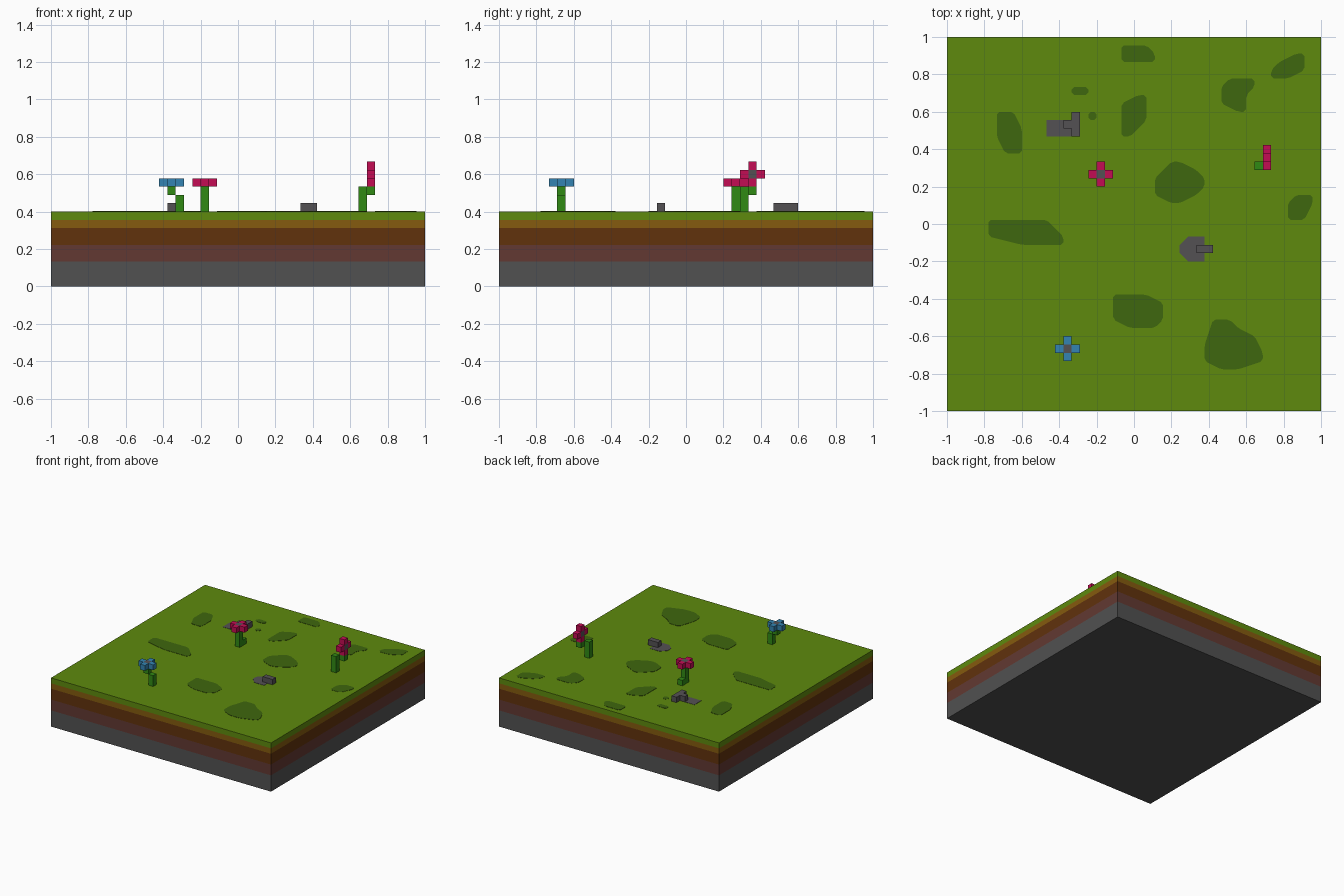
import bpy
import bmesh

cube = bpy.data.objects.get("Cube")
if cube:
    bpy.data.objects.remove(cube, do_unlink=True)

U = 2 / 45          # size of one grid cell
GROUND = 9          # ground level in cells


def material(name, rgb):
    lin = [((c / 255 + 0.055) / 1.055) ** 2.4 if c > 10 else c / 255 / 12.92 for c in rgb]
    m = bpy.data.materials.new(name)
    m.use_nodes = True
    m.diffuse_color = (*lin, 1)
    m.node_tree.nodes["Principled BSDF"].inputs["Base Color"].default_value = (*lin, 1)
    return m


GRASS = material("grass green", (94, 138, 13))
DARK = material("dark grass green", (63, 103, 14))
SAND = material("golden soil", (133, 91, 14))
SOIL = material("brown soil", (97, 50, 12))
CLAY = material("reddish clay", (98, 57, 50))
BED = material("bedrock grey", (81, 81, 81))
STONE = material("stone grey", (84, 81, 84))
STEM = material("stem green", (48, 138, 20))
RED = material("crimson petal", (196, 12, 84))
BLUE = material("blue petal", (52, 132, 178))


def finish(bm, name, mat):
    bmesh.ops.recalc_face_normals(bm, faces=bm.faces)
    mesh = bpy.data.meshes.new(name)
    bm.to_mesh(mesh)
    bm.free()
    mesh.materials.append(mat)
    ob = bpy.data.objects.new(name, mesh)
    bpy.context.collection.objects.link(ob)
    return ob


def quad(bm, points):
    bm.faces.new([bm.verts.new((x * U - 1, y * U - 1, z * U)) for x, y, z in points])


def slab(name, z0, z1, mat):
    """Full-width ground layer between two cell heights."""
    bm = bmesh.new()
    bmesh.ops.create_cube(bm, size=1)
    for v in bm.verts:
        v.co = (v.co.x * 2, v.co.y * 2, (z1 if v.co.z > 0 else z0) * U)
    finish(bm, name, mat)


def voxels(name, cells, mat):
    """Outer skin of a group of unit cells."""
    cells = set(cells)
    bm = bmesh.new()
    for c in cells:
        for axis in range(3):
            for side in (0, 1):
                n = list(c)
                n[axis] += 2 * side - 1
                if tuple(n) in cells:
                    continue
                pts = []
                for a, b in ((0, 0), (1, 0), (1, 1), (0, 1)):
                    p = list(c)
                    p[axis] += side
                    p[(axis + 1) % 3] += a
                    p[(axis + 2) % 3] += b
                    pts.append(p)
                quad(bm, pts)
    bmesh.ops.remove_doubles(bm, verts=bm.verts, dist=1e-4)
    finish(bm, name, mat)


def patch(name, top_row, spans, mat, chamfer=0.0):
    """Thin ground plate; each row, going down in y, is one or more (first, last) cell spans."""
    bm = bmesh.new()
    for i, row in enumerate(spans):
        y = top_row - i
        for k in range(0, len(row), 2):
            for x in range(row[k], row[k + 1] + 1):
                quad(bm, [(x, y, GROUND), (x + 1, y, GROUND),
                          (x + 1, y + 1, GROUND), (x, y + 1, GROUND)])
    bmesh.ops.remove_doubles(bm, verts=bm.verts, dist=1e-4)
    bmesh.ops.dissolve_faces(bm, faces=bm.faces[:], use_verts=True)
    # keep true corners only, then cut them off
    straight, corners = [], []
    for v in bm.verts:
        d = [(e.other_vert(v).co - v.co).normalized() for e in v.link_edges]
        (straight if len(d) == 2 and d[0].dot(d[1]) < -0.99 else corners).append(v)
    bmesh.ops.dissolve_verts(bm, verts=straight)
    if chamfer:
        bmesh.ops.bevel(bm, geom=[v for v in bm.verts], offset=chamfer,
                        segments=1, affect='VERTICES')
    top = bmesh.ops.extrude_face_region(bm, geom=bm.faces[:])
    bmesh.ops.translate(bm, vec=(0, 0, 0.002),
                        verts=[g for g in top["geom"] if isinstance(g, bmesh.types.BMVert)])
    finish(bm, name, mat)


def flower(name, centre, axes, petal, stem):
    """Cross of four petals around a stone-coloured centre, on a stem of cells."""
    petals = []
    for axis in axes:
        for step in (-1, 1):
            p = list(centre)
            p[axis] += step
            petals.append(tuple(p))
    for i, p in enumerate(petals):
        voxels(f"{name}_petal_{i + 1}", [p], petal)
    voxels(name + "_centre", [centre], STONE)
    voxels(name + "_stem", stem, STEM)


# Ground layers
slab("bedrock_layer", 0, 3, BED)
slab("clay_layer", 3, 5, CLAY)
slab("soil_layer", 5, 7, SOIL)
slab("golden_soil_layer", 7, 8, SAND)
slab("grass_layer", 8, 9, GRASS)

# Dark grass patches: top row, then spans per row
patches = [
    (43, [(21, 23), (21, 24)]),
    (42, [(42, 42), (40, 42), (39, 40)]),
    (38, [(15, 16)]),
    (39, [(34, 36), (33, 34), (33, 35), (35, 35)]),
    (37, [(23, 23), (21, 23), (21, 23), (21, 22), (21, 21)]),
    (35, [(17, 17)]),
    (35, [(6, 7), (6, 7), (6, 8), (7, 8), (7, 8)]),
    (29, [(27, 27), (27, 29), (25, 30), (25, 29), (27, 27)]),
    (25, [(42, 43), (41, 42), (41, 42)]),
    (22, [(5, 11), (5, 12), (9, 13)]),
    (13, [(20, 21, 23, 23), (20, 25), (20, 25), (22, 24)]),
    (10, [(32, 33), (32, 34), (32, 36), (31, 36), (31, 37), (33, 34)]),
]
for i, (row, spans) in enumerate(patches):
    patch(f"dark_grass_patch_{i + 1}", row, spans, DARK, 0.014)

# Rocks with bare stone around them
patch("back_stone_patch", 34, [(12, 14), (12, 14)], STONE)
voxels("back_rock", [(15, 33, 9), (15, 34, 9), (15, 35, 9), (14, 34, 9)], STONE)
patch("front_stone_patch", 20, [(29, 30), (28, 30), (29, 30)], STONE)
voxels("front_rock", [(30, 19, 9), (31, 19, 9)], STONE)

# Flowers: two face up, one faces sideways
flower("blue_flower", (14, 7, 12), (0, 1), BLUE,
       [(15, 7, 9), (15, 7, 10), (14, 7, 11)])
flower("red_flower", (18, 28, 12), (0, 1), RED,
       [(18, 28, 9), (18, 28, 10), (18, 28, 11), (18, 29, 9)])
flower("side_flower", (38, 30, 13), (1, 2), RED,
       [(37, 29, 9), (37, 29, 10), (37, 29, 11), (38, 30, 11)])
# Corner petals are absent, so each bloom stays a plain cross
